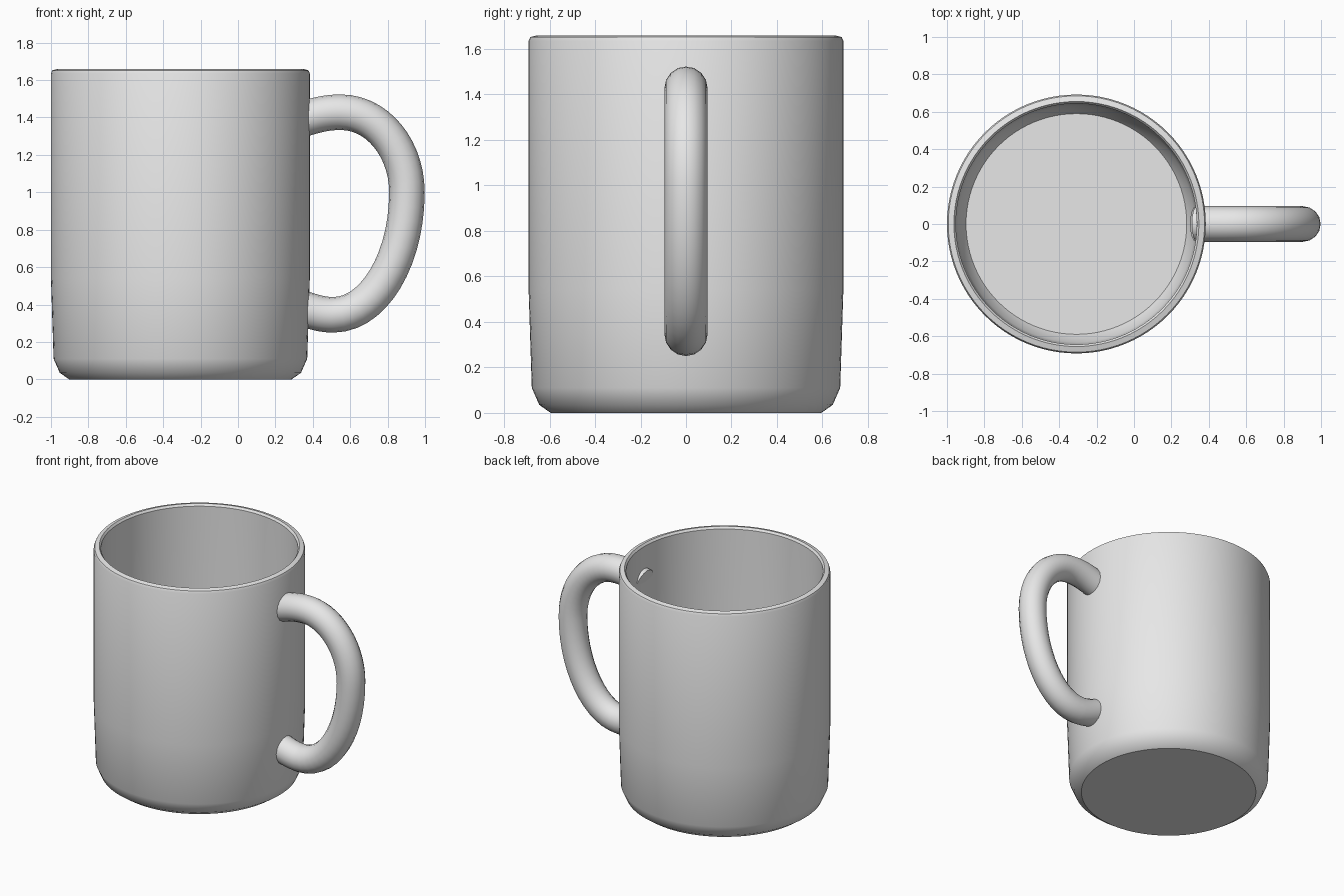
import bpy, bmesh, math
from mathutils import Matrix, Vector

old = bpy.data.objects.get("Cube")
if old:
    bpy.data.objects.remove(old, do_unlink=True)

CENTRE_X = -0.308
TUBE_RADIUS = 0.095

grey = bpy.data.materials.new("plain_grey")
grey.use_nodes = True
grey.diffuse_color = (0.8, 0.8, 0.8, 1)
grey.node_tree.nodes["Principled BSDF"].inputs["Base Color"].default_value = (0.8, 0.8, 0.8, 1)


def finish(obj, angle):
    obj.data.materials.append(grey)
    bpy.ops.object.select_all(action="DESELECT")
    obj.select_set(True)
    bpy.context.view_layer.objects.active = obj
    bpy.ops.object.shade_smooth_by_angle(angle=math.radians(angle))


def lathe(name, profile, segments):
    """Spin a (radius, height) profile that starts and ends on the axis."""
    bm = bmesh.new()
    verts = [bm.verts.new((r, 0, z)) for r, z in profile]
    edges = [bm.edges.new(pair) for pair in zip(verts, verts[1:])]
    bmesh.ops.spin(bm, geom=verts + edges, cent=(0, 0, 0), axis=(0, 0, 1),
                   angle=math.tau, steps=segments)
    bmesh.ops.remove_doubles(bm, verts=bm.verts, dist=0.0005)
    bmesh.ops.recalc_face_normals(bm, faces=bm.faces)
    mesh = bpy.data.meshes.new(name)
    bm.to_mesh(mesh)
    bm.free()
    obj = bpy.data.objects.new(name, mesh)
    bpy.context.collection.objects.link(obj)
    return obj


# Cup: chamfered foot, slightly tapered wall, rounded rim, hollow inside
cup = lathe("cup", [
    (0, 0), (0.595, 0), (0.645, 0.035), (0.678, 0.11), (0.692, 0.54),
    (0.692, 1.635), (0.685, 1.652), (0.655, 1.66), (0.644, 1.645),
    (0.642, 0.54), (0.632, 0.14), (0.59, 0.07), (0, 0.07)], 96)
cup.location.x = CENTRE_X
finish(cup, 35)

# Handle: round tube along a Bezier path in the XZ plane
path = bpy.data.curves.new("handle_path", "CURVE")
path.dimensions = "3D"
path.bevel_depth = TUBE_RADIUS
path.bevel_resolution = 6
path.resolution_u = 14
path.use_fill_caps = True
spline = path.splines.new("BEZIER")

# Point, then the handle offset towards the next point
points = [
    ((0.335, 1.388), (0.07, 0.02)),
    ((0.55, 1.428), (0.195, 0)),
    ((0.903, 1.0), (0, -0.36)),
    ((0.51, 0.345), (-0.07, 0)),
    ((0.33, 0.385), (-0.06, 0.02)),
]
back_lengths = [0.07, 0.09, 0.235, 0.216, 0.06]
spline.bezier_points.add(len(points) - 1)
for bp, (co, ahead), back in zip(spline.bezier_points, points, back_lengths):
    position = Vector((co[0], 0, co[1]))
    forward = Vector((ahead[0], 0, ahead[1]))
    bp.handle_left_type = bp.handle_right_type = "FREE"
    bp.co = position
    bp.handle_right = position + forward
    bp.handle_left = position - forward.normalized() * back

curve_obj = bpy.data.objects.new("handle_path", path)
bpy.context.collection.objects.link(curve_obj)
bpy.context.view_layer.update()
mesh = bpy.data.meshes.new_from_object(
    curve_obj.evaluated_get(bpy.context.evaluated_depsgraph_get()))
bpy.data.objects.remove(curve_obj, do_unlink=True)
mesh.name = "handle"
handle = bpy.data.objects.new("handle", mesh)
bpy.context.collection.objects.link(handle)
mesh.materials.clear()

# Weld the end caps to the tube
bm = bmesh.new()
bm.from_mesh(mesh)
bmesh.ops.remove_doubles(bm, verts=bm.verts, dist=0.0005)
bmesh.ops.recalc_face_normals(bm, faces=bm.faces)
bm.to_mesh(mesh)
bm.free()
finish(handle, 40)
